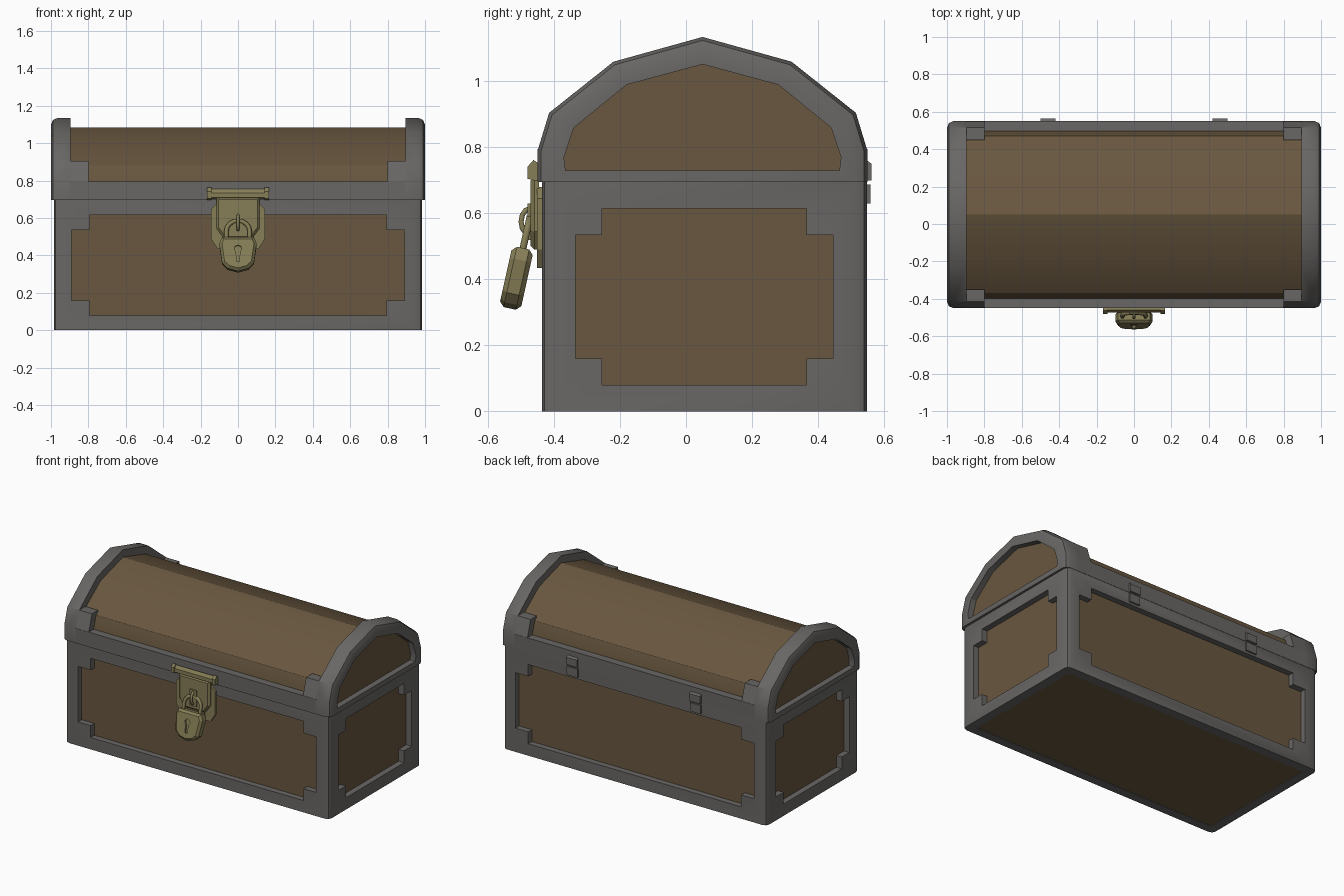
import bpy, bmesh
from math import radians, sin, cos, pi
from mathutils import Matrix

if "Cube" in bpy.data.objects:
    bpy.data.objects.remove(bpy.data.objects["Cube"])


def material(name, color):
    m = bpy.data.materials.new(name)
    m.diffuse_color = (*color, 1)
    m.use_nodes = True
    m.node_tree.nodes["Principled BSDF"].inputs["Base Color"].default_value = m.diffuse_color
    return m


WOOD = material("wood", (0.14, 0.095, 0.05))
IRON = material("iron", (0.14, 0.135, 0.13))
BRASS = material("brass", (0.24, 0.21, 0.095))


def prism(name, pts, axis, a, b, mat=None, bevel=0, pick=None, seg=2):
    """Extrude a 2D outline along an axis from a to b, optionally bevelling picked edges."""
    place = {'X': lambda p, t: (t, *p), 'Y': lambda p, t: (p[0], t, p[1]), 'Z': lambda p, t: (*p, t)}[axis]
    bm = bmesh.new()
    face = bm.faces.new([bm.verts.new(place(p, a)) for p in pts])
    ext = bmesh.ops.extrude_face_region(bm, geom=[face])
    for v in ext['geom']:
        if isinstance(v, bmesh.types.BMVert):
            v.co['XYZ'.index(axis)] = b
    bmesh.ops.recalc_face_normals(bm, faces=bm.faces)
    if bevel:
        edges = [e for e in bm.edges if pick(e.verts[0].co, e.verts[1].co)]
        bmesh.ops.bevel(bm, geom=edges, offset=bevel, segments=seg, profile=0.5, affect='EDGES')
    me = bpy.data.meshes.new(name)
    bm.to_mesh(me)
    bm.free()
    ob = bpy.data.objects.new(name, me)
    bpy.context.collection.objects.link(ob)
    if mat:
        me.materials.append(mat)
    return ob


def rect(x0, x1, y0, y1):
    return [(x0, y0), (x1, y0), (x1, y1), (x0, y1)]


def activate(ob):
    bpy.ops.object.select_all(action='DESELECT')
    ob.select_set(True)
    bpy.context.view_layer.objects.active = ob


def cut(ob, cutters):
    activate(ob)
    for c in cutters:
        m = ob.modifiers.new("cut", 'BOOLEAN')
        m.operation, m.solver, m.object = 'DIFFERENCE', 'EXACT', c
        bpy.ops.object.modifier_apply(modifier=m.name)
        bpy.data.objects.remove(c)


def smooth(ob):
    activate(ob)
    bpy.ops.object.shade_smooth_by_angle(angle=radians(32))


def tube(name, pts, r, mat, cyclic=False):
    cu = bpy.data.curves.new(name, 'CURVE')
    cu.dimensions, cu.bevel_depth, cu.bevel_resolution, cu.use_fill_caps = '3D', r, 1, True
    sp = cu.splines.new('POLY')
    sp.points.add(len(pts) - 1)
    for p, q in zip(sp.points, pts):
        p.co = (*q, 1)
    sp.use_cyclic_u = cyclic
    cu.materials.append(mat)
    ob = bpy.data.objects.new(name, cu)
    bpy.context.collection.objects.link(ob)
    return ob


def panel(c, w, w_in):
    """Rectangle with notched corners, in the plane of one chest side."""
    q = [(w, 0.16), (w, 0.535), (w_in, 0.535), (w_in, 0.615)]
    half = [(w_in, 0.08), (w_in, 0.16)] + q
    return [(c + x, z) for x, z in half] + [(c - x, z) for x, z in reversed(half)]


# Chest body: iron frame with notched openings over a wooden core
body = prism("body_frame", rect(-0.985, 0.985, -0.437, 0.548), 'Z', 0, 0.695, IRON,
             0.03, lambda a, b: abs(a.z - b.z) > 0.1)
front, side = panel(0, 0.89, 0.795), panel(0.055, 0.39, 0.31)
cut(body, [prism("c", front, 'Y', -0.6, -0.385), prism("c", front, 'Y', 0.495, 0.7),
           prism("c", side, 'X', -1.2, -0.93), prism("c", side, 'X', 0.93, 1.2),
           prism("c", rect(-0.925, 0.925, -0.377, 0.488), 'Z', -0.1, 0.03)])
smooth(body)
prism("body_wood", rect(-0.945, 0.945, -0.397, 0.508), 'Z', 0.004, 0.69, WOOD)


# Lid: arched wood between two raised end rims
def arch(half):
    return [(0.05 + y, z) for y, z in half] + [(0.05 - y, z) for y, z in reversed(half) if y]


outer = [(0.5, 0.695), (0.5, 0.79), (0.465, 0.905), (0.27, 1.06), (0, 1.135)]
roof = [(0.45, 0.696), (0.45, 0.79), (0.42, 0.88), (0.24, 1.015), (0, 1.085)]
inset = [(0.415, 0.73), (0.42, 0.77), (0.39, 0.86), (0.23, 0.99), (0, 1.052)]
smooth(prism("lid_wood", arch(roof), 'X', -0.96, 0.96, WOOD))
for s in (-1, 1):
    rim = prism("lid_rim", arch(outer), 'X', s * 0.895, s, IRON, 0.035,
                lambda a, b: min(abs(a.x), abs(b.x)) > 0.99 and max(a.z, b.z) > 0.7)
    cut(rim, [prism("c", arch(inset), 'X', s * 0.94, s * 1.2)])
    smooth(rim)
# Lid bands and corner pads, front and back
for s in (-1, 1):
    y = lambda d: 0.05 + s * d
    prism("lid_band", rect(y(0.5), y(0.42), 0.695, 0.795), 'X', -0.9, 0.9, IRON)
    pad = [(y(0.5), 0.79), (y(0.465), 0.905), (y(0.40), 0.905), (y(0.40), 0.79)]
    for t in (-1, 1):
        prism("lid_corner_pad", pad, 'X', t * 0.80, t * 0.9, IRON)

# Back hinges
for x in (-0.46, 0.46):
    r = (x - 0.04, x + 0.04)
    prism("hinge_upper", [(0.53, 0.70), (0.563, 0.70), (0.563, 0.75), (0.55, 0.76), (0.53, 0.76)], 'X', *r, IRON)
    prism("hinge_lower", rect(0.53, 0.559, 0.63, 0.688), 'X', *r, IRON)

# Hasp: bar with end caps, back plate and front strap
hexbar = lambda w, z0, z1: [(-0.445 - w, z0 + 0.01), (-0.445 - w, z1 - 0.02), (-0.445 - w / 2, z1),
                            (-0.44, z1 - 0.015), (-0.44, z0)]
prism("hasp_bar", hexbar(0.028, 0.70, 0.755), 'X', -0.145, 0.145, BRASS)
for s in (-1, 1):
    prism("hasp_bar_cap", hexbar(0.035, 0.695, 0.762), 'X', s * 0.142, s * 0.165, BRASS)
prism("hasp_back_plate", [(-0.11, 0.435), (0.11, 0.435), (0.145, 0.49), (0.145, 0.645), (0.11, 0.68),
                          (-0.11, 0.68), (-0.145, 0.645), (-0.145, 0.49)], 'Y', -0.452, -0.43, BRASS)
is_front = lambda y: (lambda a, b: max(a.y, b.y) < y)
prism("hasp_strap", [(-0.075, 0.49), (0.075, 0.49), (0.115, 0.545), (0.115, 0.71), (-0.115, 0.71),
                     (-0.115, 0.545)], 'Y', -0.472, -0.445, BRASS, 0.012, is_front(-0.47), 1)
# Staple the padlock hangs from
prism("staple_base", rect(-0.025, 0.025, 0.52, 0.63), 'Y', -0.48, -0.46, BRASS)
tube("staple", [(0, -0.472 - 0.028 * sin(pi * i / 6), 0.575 + 0.04 * cos(pi * i / 6)) for i in range(7)],
     0.009, BRASS)

# Padlock, built upright and then tilted
tilt = Matrix.Translation((0, -0.515, 0.40)) @ Matrix.Rotation(radians(-12.5), 4, 'X')
shield = [(0, -0.09), (0.055, -0.075), (0.085, -0.045), (0.1, 0.06), (0.085, 0.097)]
lock = prism("padlock_body", shield + [(-x, z) for x, z in reversed(shield) if x], 'Y', -0.033, 0.033, BRASS,
             0.014, lambda a, b: abs(a.y - b.y) < 1e-4, 1)
ring = [(0.02 * cos(radians(a)), 0.03 + 0.02 * sin(radians(a))) for a in range(-60, 241, 50)]
cut(lock, [prism("c", ring + [(-0.008, -0.04), (0.008, -0.04)], 'Y', -0.1, -0.02)])
lock.matrix_world = tilt
arc = [(0.062 * cos(pi * i / 8), 0, 0.135 + 0.055 * sin(pi * i / 8)) for i in range(9)]
shackle = tube("padlock_shackle", [(0.062, 0, 0.08)] + arc + [(-0.062, 0, 0.08)], 0.012, BRASS)
shackle.matrix_world = tilt
